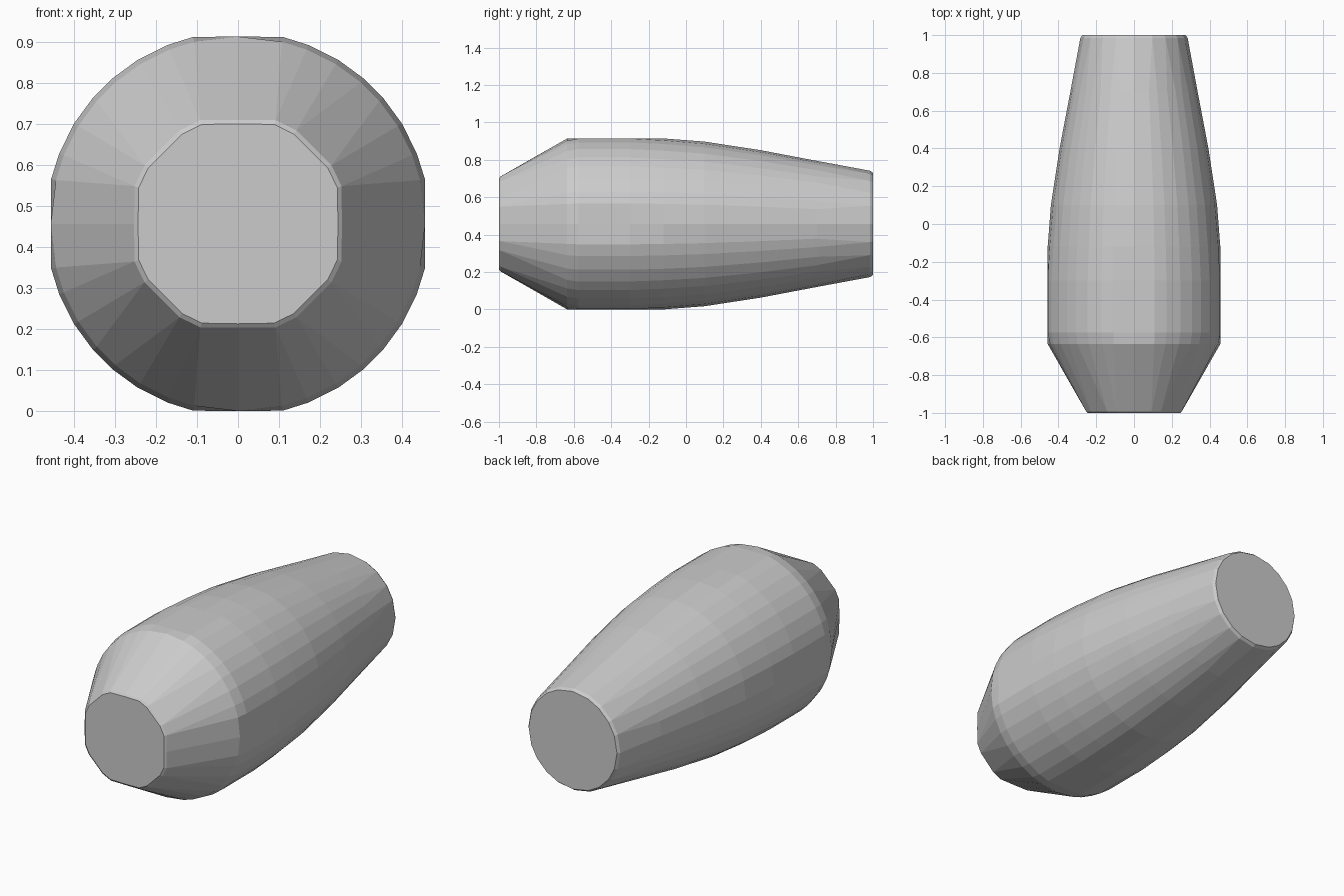
import bpy, bmesh
from math import sin, cos, radians

if "Cube" in bpy.data.objects:
    bpy.data.objects.remove(bpy.data.objects["Cube"])

CENTRE_Z = 0.457
FLAT = 0.457          # side, top and bottom are trimmed flat here

# Angles per quadrant: middle of the hull, coarse nose, coarse tail
MID = [0, 13.5, 21.5, 31.5, 41, 49, 58.5, 68.5, 76.5]
NOSE = [0, 20, 20, 32, 32, 58, 58, 70, 70]
TAIL = [0, 20, 20, 36, 36, 54, 54, 70, 70]

# Stations along the hull: y, radius, flat limit, angles
STATIONS = [
    (-1.00, 0.258, 0.244, NOSE),
    (-0.992, 0.269, 0.2535, NOSE),
    (-0.635, 0.457, FLAT, MID),
    (-0.575, 0.469, FLAT, MID),
    (-0.30, 0.469, FLAT, MID),
    (-0.12, 0.459, FLAT, MID),
    (0.10, 0.440, FLAT, MID),
    (0.40, 0.394, FLAT, MID),
    (0.70, 0.337, FLAT, MID),
    (0.985, 0.284, FLAT, TAIL),
    (1.00, 0.273, FLAT, TAIL),
]


def ring(bm, y, radius, flat, angles):
    verts = []
    for quadrant in range(4):
        for a in angles:
            t = radians(a + 90 * quadrant)
            x = max(-flat, min(flat, radius * cos(t)))
            z = max(-flat, min(flat, radius * sin(t)))
            verts.append(bm.verts.new((x, y, CENTRE_Z + z)))
    return verts


# Hull: loft the stations and cap both ends
bm = bmesh.new()
rings = [ring(bm, *s) for s in STATIONS]
for a, b in zip(rings, rings[1:]):
    n = len(a)
    for i in range(n):
        j = (i + 1) % n
        bm.faces.new((a[i], a[j], b[j], b[i]))
bm.faces.new(rings[0])
bm.faces.new(rings[-1])
bmesh.ops.remove_doubles(bm, verts=bm.verts, dist=0.0005)
bmesh.ops.recalc_face_normals(bm, faces=bm.faces)

mesh = bpy.data.meshes.new("tapered_body")
bm.to_mesh(mesh)
bm.free()
body = bpy.data.objects.new("tapered_body", mesh)
bpy.context.collection.objects.link(body)
